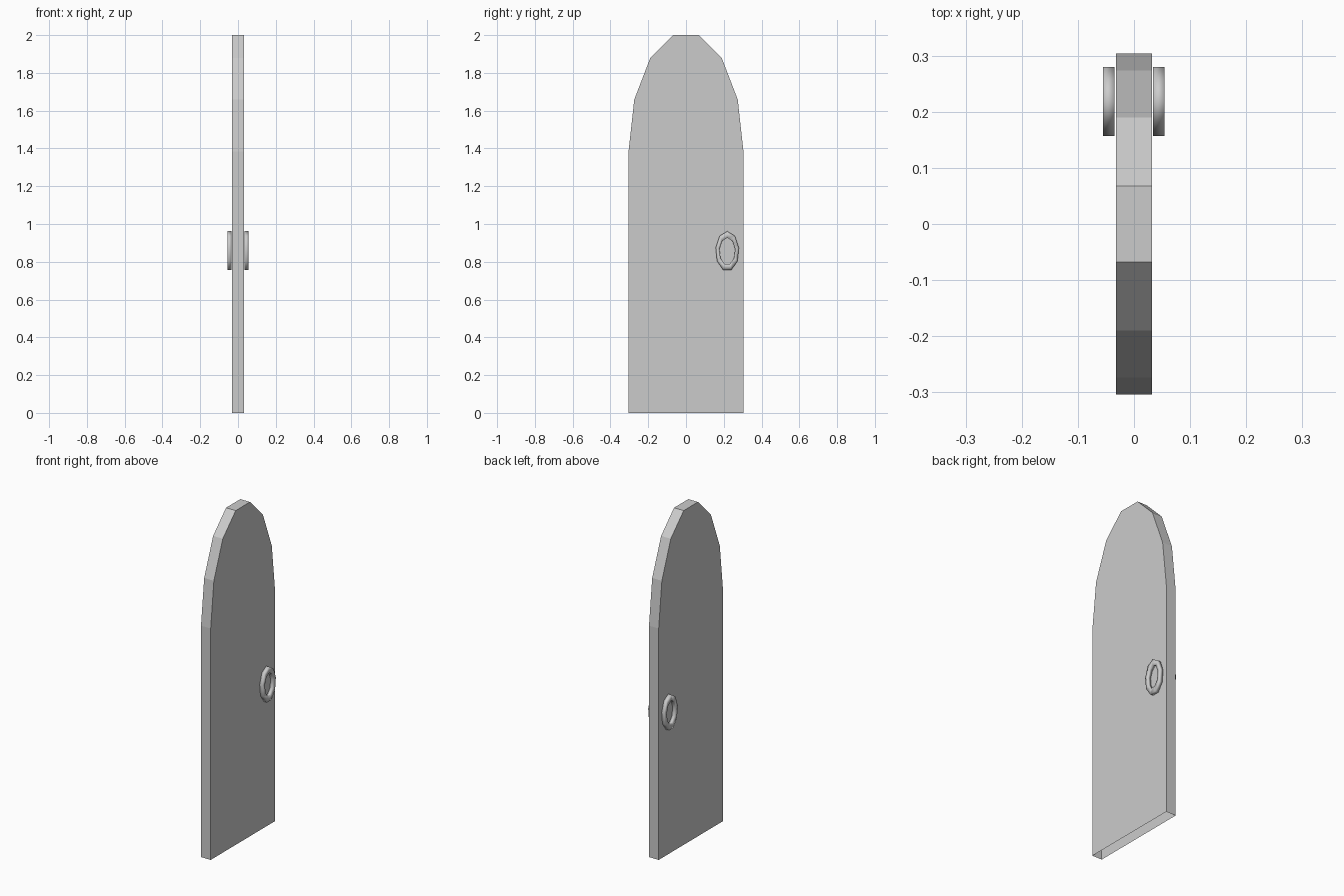
import bpy
import bmesh
from math import sin, cos, pi

cube = bpy.data.objects.get("Cube")
if cube:
    bpy.data.objects.remove(cube, do_unlink=True)

GREY = (0.6, 0.6, 0.6, 1.0)
grey = bpy.data.materials.new("plain grey")
grey.use_nodes = True
grey.diffuse_color = GREY
grey.node_tree.nodes["Principled BSDF"].inputs["Base Color"].default_value = GREY


def finish(name, bm, smooth=False):
    """Turn a bmesh into a named object with the shared material."""
    bmesh.ops.recalc_face_normals(bm, faces=bm.faces)
    for face in bm.faces:
        face.smooth = smooth
    mesh = bpy.data.meshes.new(name)
    bm.to_mesh(mesh)
    bm.free()
    mesh.materials.append(grey)
    obj = bpy.data.objects.new(name, mesh)
    bpy.context.collection.objects.link(obj)
    return obj


# Door panel: arched outline pulled through its thickness, open underneath
HALF_WIDTH, HALF_DEPTH = 0.304, 0.032
SPRING, RISE, ARCH_SIDES = 1.385, 0.631, 7
outline = [(HALF_WIDTH, 0)]
for i in range(ARCH_SIDES + 1):
    a = pi * i / ARCH_SIDES
    outline.append((HALF_WIDTH * cos(a), SPRING + RISE * sin(a)))
outline.append((-HALF_WIDTH, 0))

bm = bmesh.new()
sides = [[bm.verts.new((x, y, z)) for y, z in outline]
         for x in (-HALF_DEPTH, HALF_DEPTH)]
for side in sides:
    bm.faces.new(side)
for i in range(len(outline) - 1):
    bm.faces.new((sides[0][i], sides[0][i + 1], sides[1][i + 1], sides[1][i]))
finish("door_panel", bm)


# Oval ring handles: square section swept round a nine-sided oval
def ring_handle(name, x_near, x_far, segments=9, inner=0.67):
    bm = bmesh.new()
    section = [(x_near, 1), (x_far, 1), (x_far, inner), (x_near, inner)]
    loops = []
    for i in range(segments):
        a = pi / 2 + 2 * pi * i / segments
        loops.append([bm.verts.new((x, 0.2185 + 0.0625 * s * cos(a),
                                    0.856 + 0.1057 * s * sin(a)))
                      for x, s in section])
    for i, loop in enumerate(loops):
        following = loops[(i + 1) % segments]
        for j in range(4):
            k = (j + 1) % 4
            bm.faces.new((loop[j], loop[k], following[k], following[j]))
    return finish(name, bm, smooth=True)


ring_handle("left_ring_handle", 0.0335, 0.0545)
ring_handle("right_ring_handle", -0.035, -0.0555)
